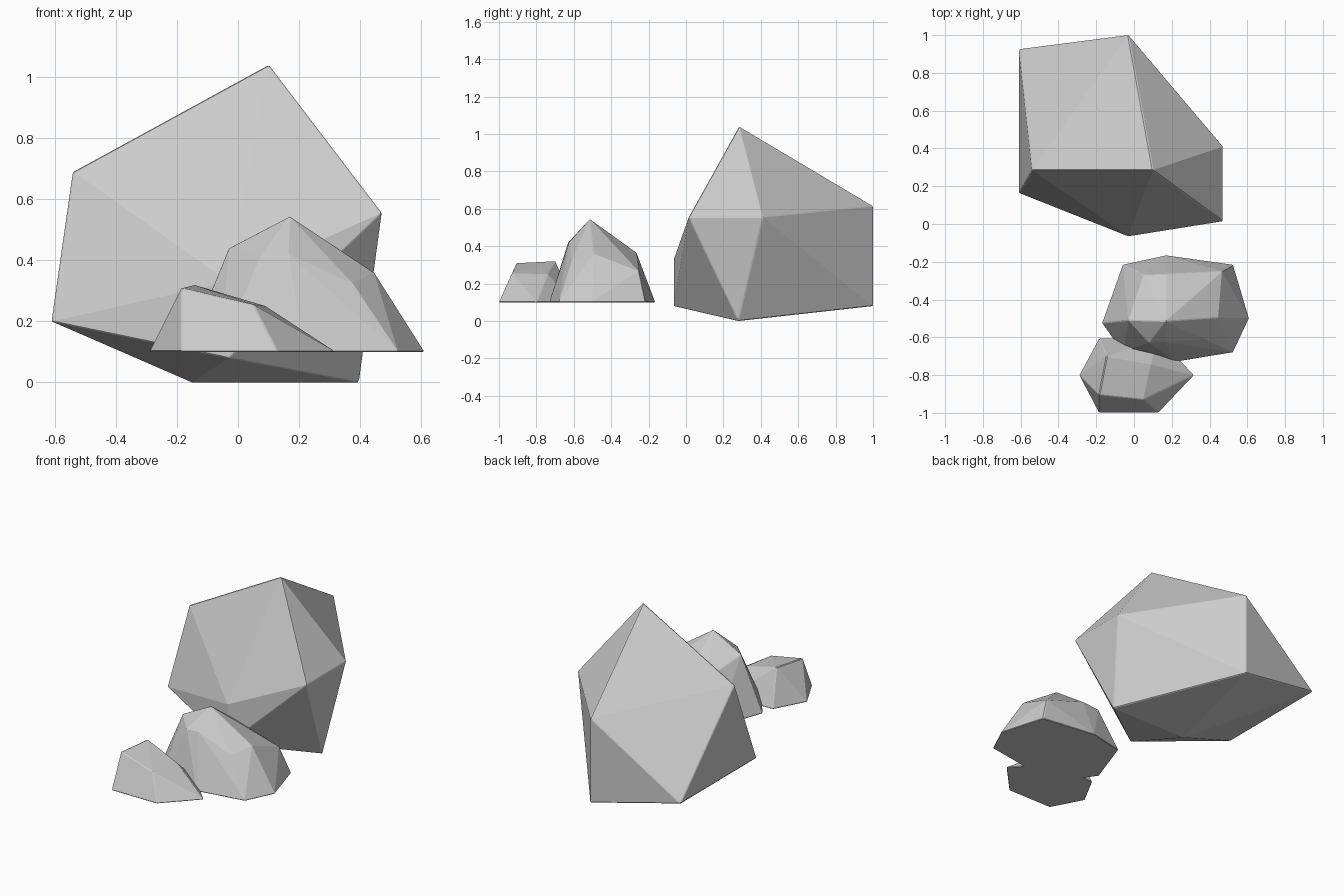
import bpy, bmesh


def rock(name, points):
    """Faceted convex stone wrapped around a few corner points."""
    bm = bmesh.new()
    for p in points:
        bm.verts.new(p)
    hull = bmesh.ops.convex_hull(bm, input=bm.verts[:])
    loose = [g for g in hull["geom_interior"] + hull["geom_unused"]
             if isinstance(g, bmesh.types.BMVert)]
    bmesh.ops.delete(bm, geom=list(set(loose)), context='VERTS')
    bmesh.ops.dissolve_limit(bm, angle_limit=0.03, verts=bm.verts[:], edges=bm.edges[:])
    bmesh.ops.recalc_face_normals(bm, faces=bm.faces[:])
    me = bpy.data.meshes.new(name)
    bm.to_mesh(me)
    bm.free()
    ob = bpy.data.objects.new(name, me)
    bpy.context.collection.objects.link(ob)
    # slightly worn edges
    bev = ob.modifiers.new("worn_edges", 'BEVEL')
    bev.width = 0.004
    bev.segments = 1
    return ob


def ground(outline, z=0.1):
    return [(x, y, z) for x, y in outline]


# Boulder: stretched icosahedron, six pairs of corners
rock("boulder", [
    (-0.54, 0.285, 0.69), (0.10, 0.285, 1.04),    # top ridge
    (-0.15, 0.28, 0.0), (0.395, 0.28, 0.0),       # bottom ridge
    (0.47, 0.015, 0.555), (0.47, 0.41, 0.555),    # right
    (-0.61, 0.165, 0.2), (-0.61, 0.925, 0.2),     # left
    (-0.03, -0.065, 0.08), (-0.03, -0.065, 0.33), # front
    (-0.03, 1.0, 0.08), (-0.03, 1.0, 0.615),      # back
])

# Medium stone with flat base
rock("medium_stone", ground([
    (-0.17, -0.525), (-0.06, -0.215), (0.17, -0.165), (0.525, -0.215),
    (0.61, -0.5), (0.525, -0.68), (0.22, -0.73), (-0.06, -0.68),
]) + [
    (0.17, -0.515, 0.545), (-0.03, -0.51, 0.44), (0.445, -0.495, 0.36),
    (0.05, -0.27, 0.36), (0.17, -0.265, 0.365), (0.465, -0.25, 0.265),
    (0.08, -0.63, 0.42), (0.165, -0.625, 0.42), (0.375, -0.61, 0.325),
])

# Small stone with flat base
rock("small_stone", ground([
    (-0.29, -0.8), (-0.185, -0.605), (0.13, -0.6),
    (0.32, -0.8), (0.13, -1.0), (-0.185, -1.0),
]) + [
    (-0.185, -0.905, 0.31), (0.05, -0.93, 0.255),
    (0.09, -0.74, 0.25), (-0.145, -0.70, 0.32),
])
